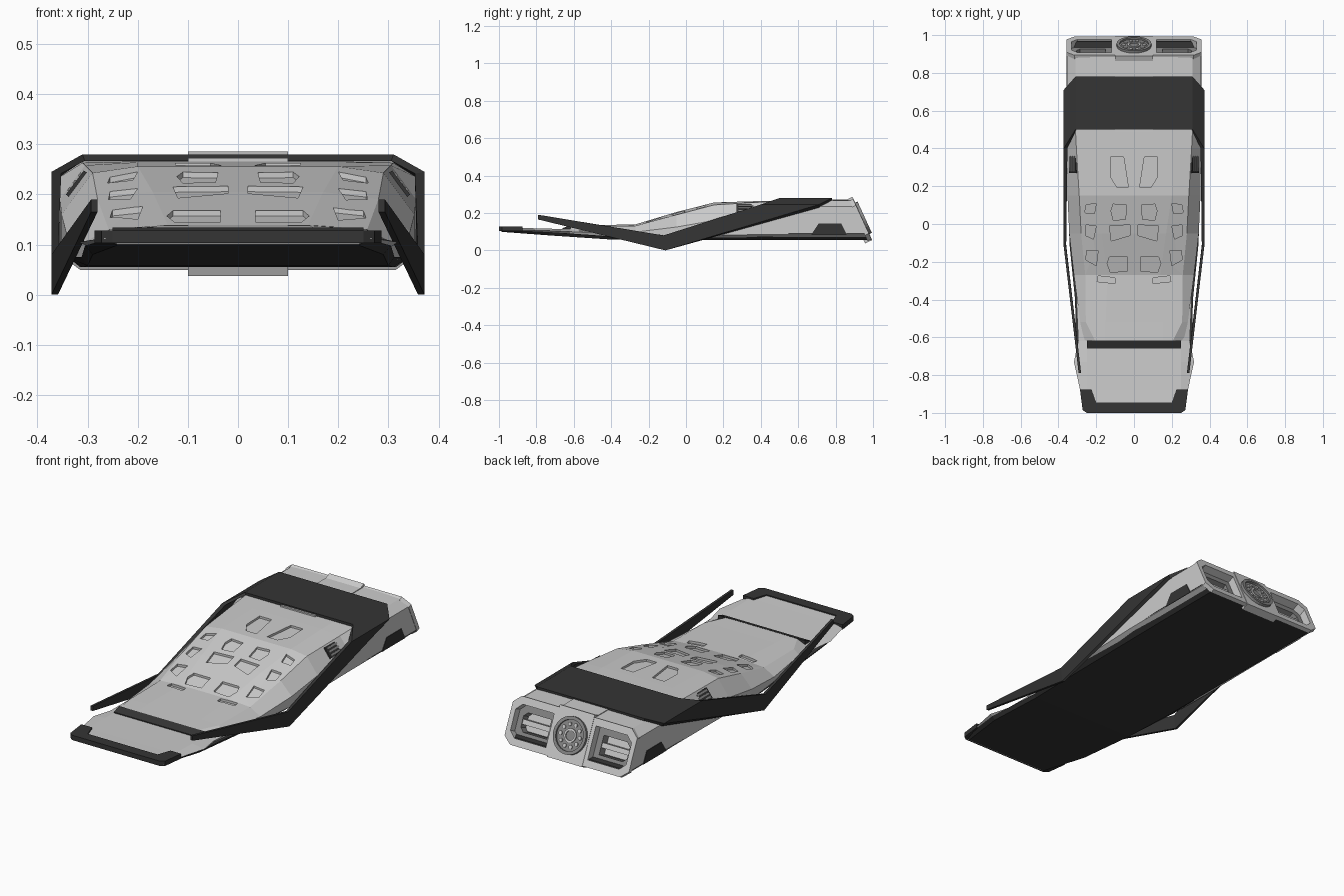
import bpy, bmesh, math
from mathutils import Vector

if "Cube" in bpy.data.objects:
    bpy.data.objects.remove(bpy.data.objects["Cube"])

dark = bpy.data.materials.new("dark_trim")
dark.diffuse_color = (0.035, 0.035, 0.035, 1)
dark.use_nodes = True
dark.node_tree.nodes["Principled BSDF"].inputs["Base Color"].default_value = dark.diffuse_color
mid = bpy.data.materials.new("mid_grey")
mid.diffuse_color = (0.25, 0.25, 0.25, 1)
mid.use_nodes = True
mid.node_tree.nodes["Principled BSDF"].inputs["Base Color"].default_value = mid.diffuse_color


def make(name, verts, faces, mat=None):
    me = bpy.data.meshes.new(name)
    me.from_pydata([tuple(v) for v in verts], [], faces)
    bm = bmesh.new()
    bm.from_mesh(me)
    bmesh.ops.recalc_face_normals(bm, faces=bm.faces)
    bm.to_mesh(me)
    bm.free()
    ob = bpy.data.objects.new(name, me)
    bpy.context.collection.objects.link(ob)
    if mat:
        me.materials.append(mat)
    return ob


def bridge(loops, closed=False):
    """Vertices and faces joining equal loops, capped or closed into a ring."""
    n, k = len(loops[0]), len(loops)
    verts = [p for l in loops for p in l]
    faces = []
    for i in range(k if closed else k - 1):
        a, b = i * n, (i + 1) % k * n
        faces += [(a + j, a + (j + 1) % n, b + (j + 1) % n, b + j) for j in range(n)]
    if not closed:
        faces += [tuple(range(n)), tuple(range((k - 1) * n, k * n))]
    return verts, faces


def tail_y(z):
    return 0.985 - (z - 0.05) * 0.456


def loft(name, sections, mat=None):
    """Loft mirrored half profiles (x, z) along y; y None = slanted tail plane."""
    loops = []
    for y, pts in sections:
        full = pts + [(-x, z) for x, z in reversed(pts)]
        loops.append([(x, tail_y(z) if y is None else y, z) for x, z in full])
    return make(name, *bridge(loops), mat)


V = Vector((0, -0.105, 0.23)).normalized()
N = Vector((0, 0.23, 0.105)).normalized()


def tail(u, v, n):
    """Point on the slanted tail plane."""
    return Vector((u, 0.985, 0.05)) + V * v + N * n


def tail_loops(poly, n0, n1, s=1):
    return [[tail(s * u, v, n) for u, v in poly] for n in (n0, n1)]


def circle(r, cx=0, cy=0.128, k=32):
    return [(cx + r * math.cos(2 * math.pi * i / k), cy + r * math.sin(2 * math.pi * i / k)) for i in range(k)]


def tail_ring(name, outer, inner, n0, n1, s=1, mat=None):
    o, i = tail_loops(outer, n0, n1, s), tail_loops(inner, n0, n1, s)
    return make(name, *bridge([o[0], o[1], i[1], i[0]], True), mat)


def flat(name, poly, z0, z1, mat=None):
    return make(name, *bridge([[(x, y, z) for x, y in poly] for z in (z0, z1)]), mat)


# Main hull: y, roof (x, z), shoulder, waist, sill, keel
stations = [
    (-0.62, [(.15, .133), (.205, .132), (.262, .108), (.262, .09), (.25, .08)]),
    (-0.52, [(.15, .134), (.255, .131), (.285, .105), (.285, .08), (.27, .07)]),
    (-0.27, [(.14, .139), (.258, .131), (.318, .098), (.318, .07), (.30, .062)]),
    (-0.05, [(.17, .205), (.28, .19), (.343, .125), (.343, .075), (.31, .06)]),
    (0.15, [(.20, .256), (.29, .243), (.352, .16), (.352, .08), (.315, .058)]),
    (0.40, [(.20, .264), (.305, .258), (.355, .19), (.355, .085), (.315, .058)]),
    (0.50, [(.20, .266), (.31, .263), (.355, .235), (.355, .085), (.315, .058)]),
    (None, [(.20, .270), (.31, .268), (.355, .235), (.355, .085), (.315, .058)])]
hull = loft("hull", stations)


def top_z(x, y):
    """Height of the hull's upper surface."""
    for (y0, a), (y1, b) in zip(stations, stations[1:-1]):
        if y0 <= y <= y1:
            t = (y - y0) / (y1 - y0)
            p = [Vector(q).lerp(Vector(r), t) for q, r in zip(a, b)]
            if x <= p[0].x:
                return p[0].y
            return p[0].lerp(p[1], (x - p[0].x) / (p[1].x - p[0].x)).y


# Recessed cabin panels and hood vents, cut to a constant depth
panels = [
    [(.055, .355), (.125, .355), (.125, .25), (.09, .195), (.03, .195)],
    [(.04, .10), (.11, .105), (.122, .07), (.11, .02), (.045, .025)],
    [(.02, -.005), (.13, -.01), (.12, -.09), (.02, -.06)],
    [(.035, -.175), (.13, -.175), (.142, -.21), (.125, -.255), (.035, -.25)],
    [(.20, .11), (.255, .10), (.26, .06), (.21, .055)],
    [(.20, -.01), (.255, -.005), (.258, -.06), (.215, -.08)],
    [(.19, -.14), (.25, -.14), (.255, -.19), (.20, -.22)],
    [(.10, -.285), (.19, -.275), (.195, -.305), (.10, -.315)]]
lamp = [(.12, .04), (.30, .04), (.332, .07), (.332, .175), (.30, .205), (.12, .205)]
cv, cf = [], []
for s in (1, -1):
    solids = [bridge([[(s * x, y, top_z(x, y) - .011) for x, y in p],
                      [(s * x, y, top_z(x, y) + .05) for x, y in p]]) for p in panels]
    solids.append(bridge(tail_loops(lamp, -.08, .03, s)))
    for v, f in solids:
        cf += [tuple(i + len(cv) for i in q) for q in f]
        cv += v
cutter = make("recess_cutter", cv, cf)
cutter.hide_render = True
cutter.hide_viewport = True
cut = hull.modifiers.new("recesses", 'BOOLEAN')
cut.operation, cut.solver, cut.object = 'DIFFERENCE', 'EXACT', cutter

# Nose tray, dark nose lip and hood edge
loft("nose_tray", [
    (-.99, [(.24, .124), (.268, .112), (.24, .101)]),
    (-.88, [(.25, .120), (.285, .110), (.25, .093)]),
    (-.73, [(.25, .116), (.318, .105), (.27, .083)]),
    (-.62, [(.25, .113), (.295, .100), (.28, .075)]),
    (-.40, [(.26, .110), (.305, .090), (.29, .061)])])
lip = [(.2, -.945), (.225, -.875), (.286, -.875), (.272, -.985), (.25, -1)]
flat("nose_lip", lip + [(-x, y) for x, y in reversed(lip)], .103, .128, dark)
loft("hood_edge", [(-.66, [(.25, .119), (.25, .105)]), (-.618, [(.25, .134), (.25, .105)])], dark)

# Dark underbody with side bumps
loft("underbody", [
    (-.985, [(.262, .110), (.24, .099)]),
    (-.73, [(.305, .098), (.29, .080)]),
    (-.40, [(.312, .075), (.30, .058)]),
    (-.10, [(.342, .075), (.31, .055)]),
    (.60, [(.357, .090), (.315, .055)]),
    (None, [(.357, .090), (.315, .055)])], dark)
for s in (1, -1):
    bump = [(.67, .085), (.71, .145), (.83, .145), (.86, .085)]
    make("skirt_bump", *bridge([[(s * x, y, z) for y, z in bump] for x in (.34, .358)]), dark)

# Roof band that folds down into the long side arms
edges = [((.293, -.79, .19), (.293, -.79, .165)), ((.372, -.12, .08), (.372, -.11, 0)),
         ((.372, .40, .245), (.372, .71, .245)), ((.31, .50, .28), (.31, .78, .28))]
strip = [[(-x, y, z) for x, y, z in e] for e in edges] + [list(e) for e in reversed(edges)]
me = bpy.data.meshes.new("roof_band_and_arms")
me.from_pydata([p for e in strip for p in e], [],
               [(2 * i, 2 * i + 2, 2 * i + 3, 2 * i + 1) for i in range(len(strip) - 1)])
me.materials.append(dark)
band = bpy.data.objects.new("roof_band_and_arms", me)
bpy.context.collection.objects.link(band)
sol = band.modifiers.new("thickness", 'SOLIDIFY')
sol.thickness, sol.offset, sol.use_even_offset = .013, -1, True

# Raised roof spine
flat("roof_spine", [(-.1, .49), (.1, .49), (.1, .89), (-.1, .89)], .25, .273)

# Side grilles on the cabin shoulders
for s in (1, -1):
    a, b, out = Vector((.305, 0, .246)), Vector((.341, 0, .198)), Vector((.81, 0, .59))

    def slab(name, t0, t1, y0, y1, h, mat):
        loops = [[a.lerp(b, t) + out * d + Vector((0, y, 0)) for t, y in
                  ((t0, y0), (t1, y0), (t1, y1), (t0, y1))] for d in (-.012, h)]
        make(name, *bridge([[(s * p.x, p.y, p.z) for p in l] for l in loops]), mat)
    slab("side_grille", 0, 1, .27, .37, .003, dark)
    for i in range(3):
        slab("grille_slat", .12 + .3 * i, .26 + .3 * i, .28, .36, .006, mid)

# Tail lamp surrounds with stepped inner frames and bars
outer = [(.1, .005), (.315, .005), (.357, .04), (.357, .205), (.315, .242), (.1, .242)]
inner = [(.15, .075), (.285, .075), (.305, .095), (.305, .15), (.285, .17), (.15, .17)]
for s in (1, -1):
    tail_ring("tail_frame", outer, lamp, -.012, .01, s)
    tail_ring("tail_inner_frame", lamp, inner, -.075, -.03, s, mid)
    bar = [(.14, .11), (.31, .11), (.31, .135), (.14, .135)]
    make("tail_bar", *bridge(tail_loops(bar, -.078, -.035, s)))

# Central tail block with round thruster
block = [(-.1, 0), (.1, 0), (.1, .254), (-.1, .254)]
make("tail_block", *bridge(tail_loops(block, -.03, .012)))
tail_ring("thruster_rim", circle(.092), circle(.076), .005, .026, 1, mid)
make("thruster_disc", *bridge(tail_loops(circle(.077), .005, .016)), mid)
tail_ring("thruster_inner_ring", circle(.034), circle(.024), .01, .022)
for i in range(10):
    t = 2 * math.pi * i / 10
    make("thruster_stud", *bridge(tail_loops(
        circle(.010, .055 * math.cos(t), .128 + .055 * math.sin(t), 8), .01, .022)))
